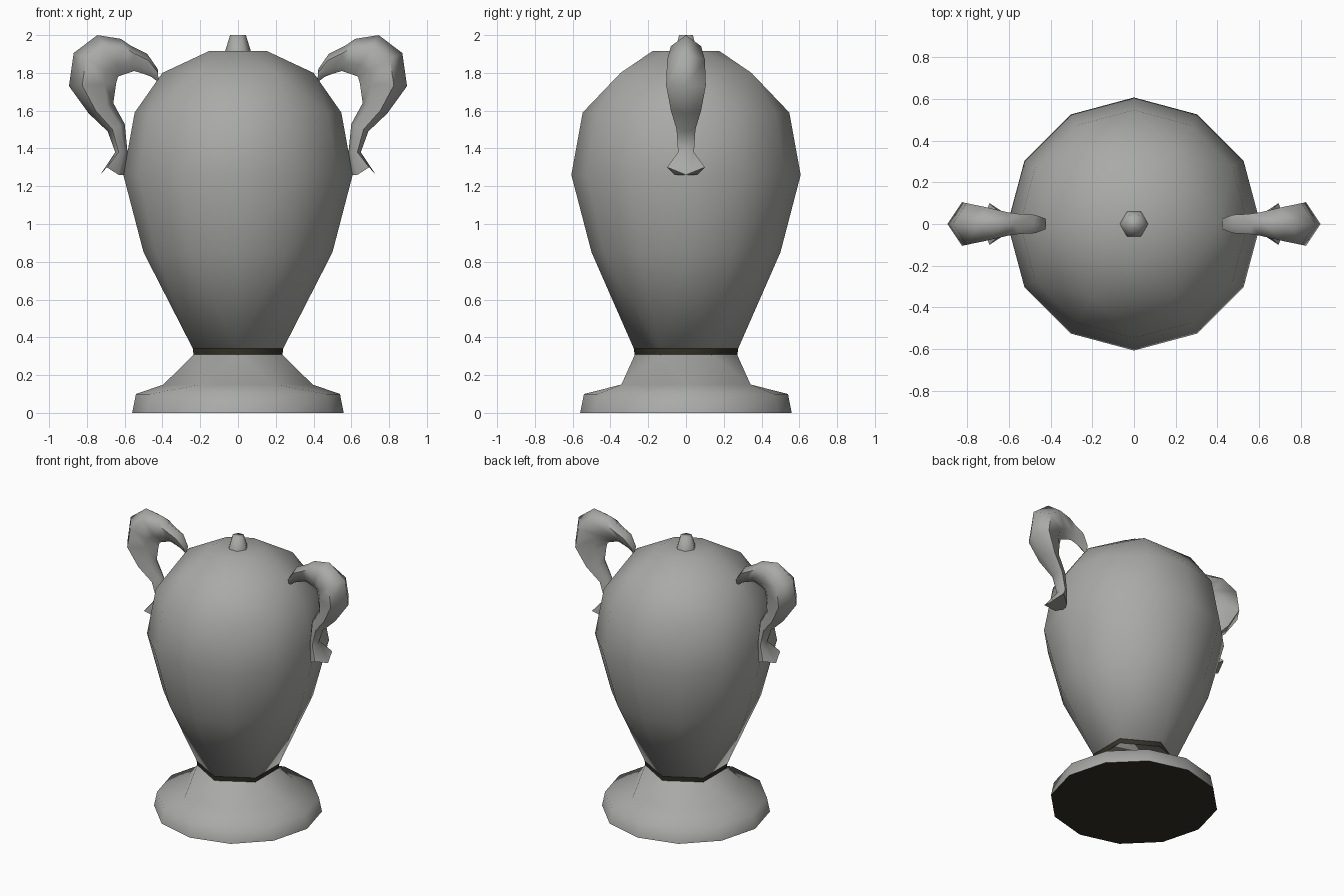
import bpy, bmesh, math

if "Cube" in bpy.data.objects:
    bpy.data.objects.remove(bpy.data.objects["Cube"])


def material(name, rgb):
    m = bpy.data.materials.new(name)
    m.diffuse_color = (*rgb, 1)
    m.use_nodes = True
    m.node_tree.nodes["Principled BSDF"].inputs["Base Color"].default_value = m.diffuse_color
    return m


STONE = material("grey stone", (0.40, 0.40, 0.39))
DARK = material("dark bronze", (0.035, 0.031, 0.020))


def finish(name, bm, mats, angle=80):
    bmesh.ops.recalc_face_normals(bm, faces=bm.faces[:])
    me = bpy.data.meshes.new(name)
    bm.to_mesh(me)
    bm.free()
    for m in mats:
        me.materials.append(m)
    ob = bpy.data.objects.new(name, me)
    bpy.context.collection.objects.link(ob)
    bpy.ops.object.select_all(action='DESELECT')
    ob.select_set(True)
    bpy.context.view_layer.objects.active = ob
    bpy.ops.object.shade_smooth_by_angle(angle=math.radians(angle))
    return ob


def bridge(bm, a, b, angle_a, angle_b):
    """Join two rings whose side counts or rotations may differ."""
    na, nb = len(a), len(b)
    if na == nb and abs(angle_a - angle_b) < 1e-6:
        for i in range(na):
            j = (i + 1) % na
            bm.faces.new((a[i], a[j], b[j], b[i]))
        return
    i = j = 0
    while i < na or j < nb:
        next_a = angle_a + (i + 0.5) * 2 * math.pi / na
        next_b = angle_b + (j + 0.5) * 2 * math.pi / nb
        if j >= nb or (i < na and next_a < next_b):
            bm.faces.new((a[i % na], a[(i + 1) % na], b[j % nb]))
            i += 1
        else:
            bm.faces.new((a[i % na], b[(j + 1) % nb], b[j % nb]))
            j += 1


def lathe(name, rings, mats=(STONE,), dark_bottom=False):
    """Rings are (z, radius, sides, start angle in degrees)."""
    bm = bmesh.new()
    loops = []
    for z, r, n, deg in rings:
        s = math.radians(deg)
        loops.append([bm.verts.new((r * math.cos(s + 2 * math.pi * k / n),
                                    r * math.sin(s + 2 * math.pi * k / n), z))
                      for k in range(n)])
    for k in range(len(rings) - 1):
        bridge(bm, loops[k], loops[k + 1],
               math.radians(rings[k][3]), math.radians(rings[k + 1][3]))
    bottom = bm.faces.new(loops[0])
    bm.faces.new(loops[-1])
    if dark_bottom:
        bottom.material_index = 1
    return finish(name, bm, mats)


# Foot with a dark underside
lathe("base", [(0, 0.56, 12, 0), (0.10, 0.54, 12, 0),
               (0.15, 0.395, 6, 0), (0.31, 0.27, 6, 30)],
      (STONE, DARK), dark_bottom=True)

# Dark collar between foot and body
lathe("collar", [(0.305, 0.272, 6, 30), (0.34, 0.276, 6, 30)], (DARK,))

# Urn body
lathe("body", [(0.34, 0.276, 6, 30), (0.85, 0.50, 12, 0),
               (1.26, 0.607, 12, 0), (1.59, 0.547, 12, 0),
               (1.80, 0.40, 6, 0), (1.915, 0.178, 6, 30)])

# Lid knob
lathe("knob", [(1.915, 0.068, 6, 0), (2.0, 0.042, 6, 0)])

# Handle sections: outer x, z, inner x, z, half width, lift of the wide pair
SECTIONS = [
    (0.73, 1.26, 0.60, 1.26, 0.100, 0.04),
    (0.65, 1.38, 0.585, 1.38, 0.042, 0),
    (0.69, 1.49, 0.60, 1.53, 0.050, 0),
    (0.79, 1.585, 0.66, 1.64, 0.080, 0),
    (0.895, 1.73, 0.645, 1.745, 0.105, 0),
    (0.87, 1.905, 0.635, 1.78, 0.100, 0),
    (0.745, 2.00, 0.61, 1.79, 0.080, 0),
    (0.62, 1.98, 0.55, 1.81, 0.055, 0),
    (0.57, 1.945, 0.50, 1.795, 0.048, 0),
    (0.48, 1.90, 0.46, 1.78, 0.044, 0),
    (0.425, 1.82, 0.42, 1.75, 0.025, 0),
]


def handle(name, side):
    bm = bmesh.new()
    loops = []
    for ox, oz, ix, iz, w, lift in SECTIONS:
        # Six-sided section, widest towards the outside
        pts = [(0, 0, 0), (0.28, w, lift), (0.75, w * 0.6, 0),
               (1, 0, 0), (0.75, -w * 0.6, 0), (0.28, -w, lift)]
        loops.append([bm.verts.new((side * (ox + (ix - ox) * t), y,
                                    oz + (iz - oz) * t + up))
                      for t, y, up in pts])
    for a, b in zip(loops, loops[1:]):
        bridge(bm, a, b, 0, 0)
    bm.faces.new(loops[0])
    bm.faces.new(loops[-1])
    finish(name, bm, (STONE,), 75)


handle("right_handle", 1)
handle("left_handle", -1)
